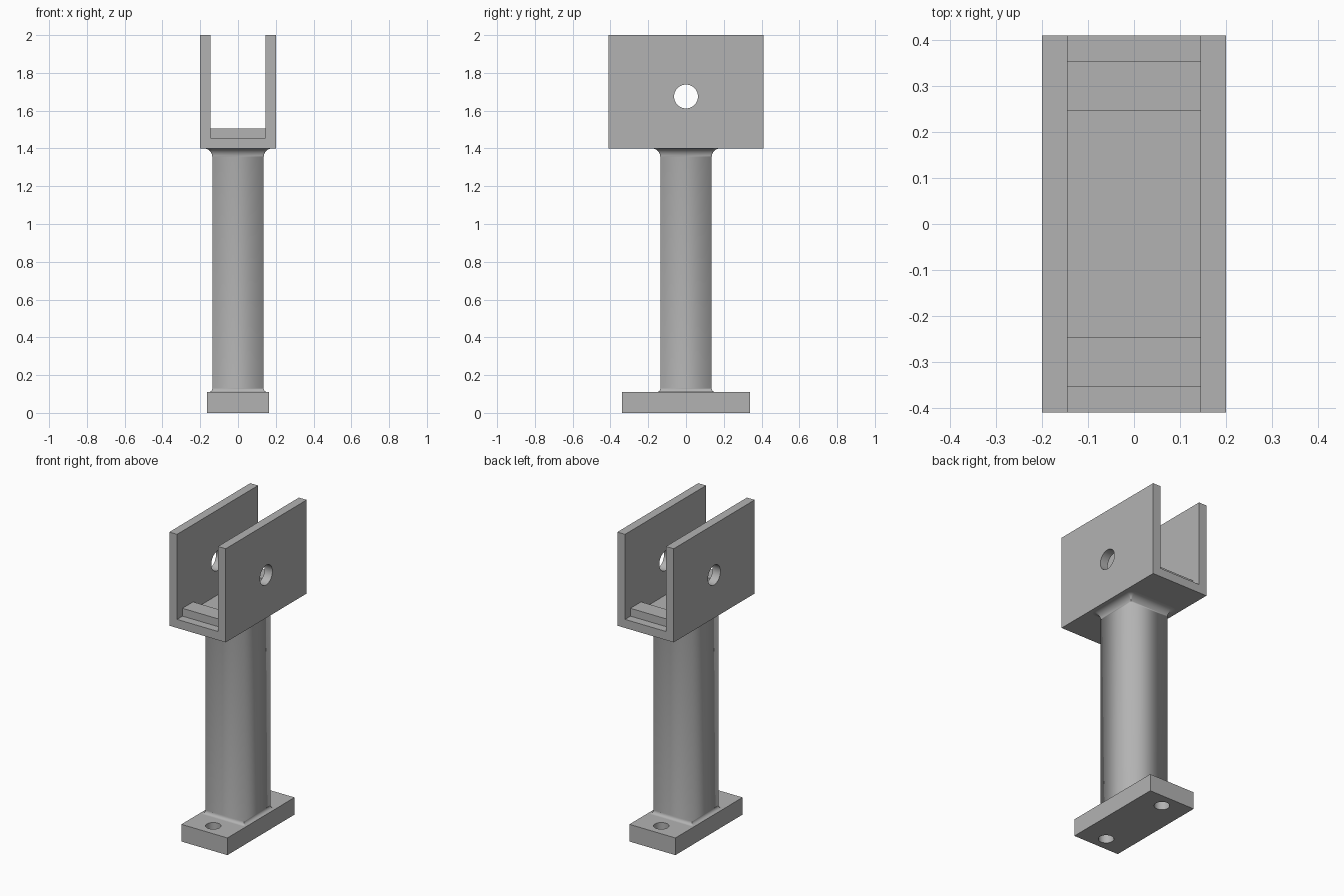
import bpy, bmesh, math
from mathutils import Vector

cube = bpy.data.objects.get("Cube")
if cube:
    bpy.data.objects.remove(cube, do_unlink=True)

GREY = (0.45, 0.45, 0.45, 1)
metal = bpy.data.materials.new("plain grey metal")
metal.diffuse_color = GREY
metal.use_nodes = True
metal.node_tree.nodes["Principled BSDF"].inputs["Base Color"].default_value = GREY


def finish(name, bm, smooth=True):
    bmesh.ops.remove_doubles(bm, verts=bm.verts, dist=1e-5)
    bmesh.ops.recalc_face_normals(bm, faces=bm.faces)
    mesh = bpy.data.meshes.new(name)
    bm.to_mesh(mesh)
    bm.free()
    mesh.materials.append(metal)
    obj = bpy.data.objects.new(name, mesh)
    bpy.context.collection.objects.link(obj)
    if smooth:
        shade(obj)
    return obj


def shade(obj):
    bpy.ops.object.select_all(action="DESELECT")
    obj.select_set(True)
    bpy.context.view_layer.objects.active = obj
    bpy.ops.object.shade_smooth_by_angle(angle=math.radians(30))


def box(name, low, high):
    bm = bmesh.new()
    bmesh.ops.create_cube(bm, size=1)
    low, high = Vector(low), Vector(high)
    for v in bm.verts:
        v.co = (low + high) / 2 + v.co * (high - low)
    return finish(name, bm, False)


def drill(obj, centre, radius, axis):
    """Cut a round through hole along the given axis."""
    bpy.ops.mesh.primitive_cylinder_add(
        vertices=48, radius=radius, depth=1, location=centre,
        rotation=(0, math.pi / 2 if axis == "x" else 0, 0))
    cutter = bpy.context.object
    cutter.name = "hole_cutter"
    cutter.hide_render = True
    cutter.data.materials.append(metal)
    mod = obj.modifiers.new("hole", "BOOLEAN")
    mod.operation = "DIFFERENCE"
    mod.solver = "EXACT"
    mod.object = cutter
    bpy.context.view_layer.objects.active = obj
    bpy.ops.object.modifier_apply(modifier=mod.name)
    bpy.data.objects.remove(cutter, do_unlink=True)


# Base plate with two bolt holes
base = box("base_plate", (-0.163, -0.34, 0), (0.163, 0.34, 0.11))
for side in (-1, 1):
    drill(base, (0, side * 0.25, 0.05), 0.045, "z")
shade(base)

# Square post whose fillets flare out at both ends
HALF, BOTTOM, TOP, STEPS = 0.136, 0.11, 1.40, 8
R_LOW, R_HIGH = 0.02, 0.045
angles = [math.pi / 2 * i / STEPS for i in range(STEPS + 1)]
levels = [(BOTTOM + R_LOW * (1 - math.cos(a)), R_LOW * (1 - math.sin(a)))
          for a in angles]
levels += [(TOP - R_HIGH * (1 - math.cos(a)), R_HIGH * (1 - math.sin(a)))
           for a in reversed(angles)]
bm = bmesh.new()
rings = []
for z, flare in levels:
    ring = []
    for k, (sx, sy) in enumerate(((1, 1), (-1, 1), (-1, -1), (1, -1))):
        for a in angles:
            turn = a + k * math.pi / 2
            ring.append(bm.verts.new((sx * HALF + flare * math.cos(turn),
                                      sy * HALF + flare * math.sin(turn), z)))
    rings.append(ring)
for low, high in zip(rings, rings[1:]):
    for i in range(len(low)):
        j = (i + 1) % len(low)
        bm.faces.new((low[i], low[j], high[j], high[i]))
finish("post", bm)

# U-shaped fork, open at front, back and top
half_profile = [(0.2, 1.4), (0.2, 2.0), (0.145, 2.0), (0.145, 1.455)]
profile = half_profile + [(-x, z) for x, z in reversed(half_profile)]
bm = bmesh.new()
face = bm.faces.new([bm.verts.new((x, -0.41, z)) for x, z in profile])
out = bmesh.ops.extrude_face_region(bm, geom=[face])
bmesh.ops.translate(bm, vec=(0, 0.82, 0),
                    verts=[g for g in out["geom"] if isinstance(g, bmesh.types.BMVert)])
fork = finish("fork", bm, False)
drill(fork, (0, 0, 1.675), 0.063, "x")
shade(fork)

# Raised pads across the fork floor
for name, y0, y1 in (("front_pad", -0.355, -0.247), ("back_pad", 0.247, 0.355)):
    box(name, (-0.145, y0, 1.455), (0.145, y1, 1.505))
